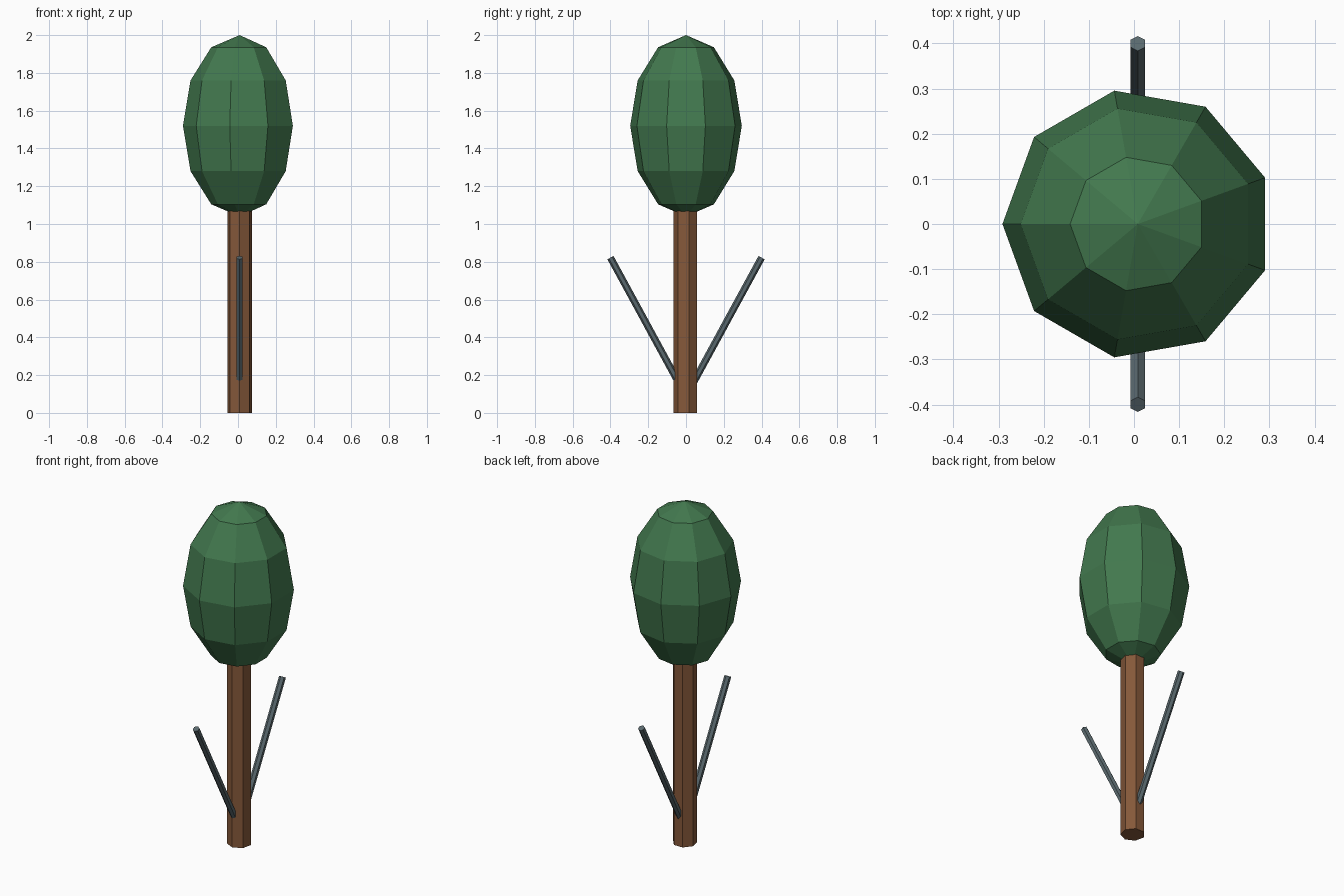
import bpy, bmesh
from math import sin, cos, pi
from mathutils import Vector

if "Cube" in bpy.data.objects:
    bpy.data.objects.remove(bpy.data.objects["Cube"])

AXIS_X = 0.0085  # shared vertical axis of all parts


def material(name, color):
    mat = bpy.data.materials.new(name)
    mat.diffuse_color = (*color, 1)
    mat.use_nodes = True
    mat.node_tree.nodes["Principled BSDF"].inputs["Base Color"].default_value = mat.diffuse_color
    return mat


def lathe(name, profile, sides, phase, mat):
    """Flat-shaded solid from (radius, z) rings; radius 0 makes a pole."""
    bm = bmesh.new()
    rings = []
    for r, z in profile:
        n = sides if r > 0 else 1
        angles = [phase + 2 * pi * i / sides for i in range(n)]
        rings.append([bm.verts.new((r * cos(a), r * sin(a), z)) for a in angles])
    for low, high in zip(rings, rings[1:]):
        for i in range(sides):
            j = (i + 1) % sides
            if len(low) == 1:
                bm.faces.new((low[0], high[j], high[i]))
            elif len(high) == 1:
                bm.faces.new((low[i], low[j], high[0]))
            else:
                bm.faces.new((low[i], low[j], high[j], high[i]))
    for ring in (rings[0], rings[-1]):
        if len(ring) > 1:
            bm.faces.new(ring)
    bmesh.ops.recalc_face_normals(bm, faces=bm.faces)
    mesh = bpy.data.meshes.new(name)
    bm.to_mesh(mesh)
    bm.free()
    mesh.materials.append(mat)
    obj = bpy.data.objects.new(name, mesh)
    obj.location.x = AXIS_X
    bpy.context.collection.objects.link(obj)
    return obj


green = material("leaf_green", (0.055, 0.19, 0.077))
brown = material("bark_brown", (0.235, 0.098, 0.042))
slate = material("branch_slate", (0.102, 0.141, 0.156))

# Seven-sided trunk, a corner facing the front
lathe("trunk", [(0.066, 0), (0.066, 1.2)], 7, -pi / 2, brown)

# Nine-sided egg-shaped crown with six latitude bands
crown_profile = [(0.3 * sin(pi * i / 6) if 0 < i < 6 else 0,
                  1.52 - 0.48 * cos(pi * i / 6)) for i in range(7)]
lathe("crown", crown_profile, 9, pi, green)

# Two thin hexagonal branches leaning out to front and back
for name, side in (("front_branch", -1), ("back_branch", 1)):
    base = Vector((AXIS_X, side * 0.03, 0.143))
    tip = Vector((AXIS_X, side * 0.40, 0.822))
    branch = lathe(name, [(0.0186, 0), (0.0186, (tip - base).length)], 6, pi / 2, slate)
    direction = tip - base
    branch.rotation_euler = Vector((0, 0, 1)).rotation_difference(direction).to_euler()
    branch.location = base
